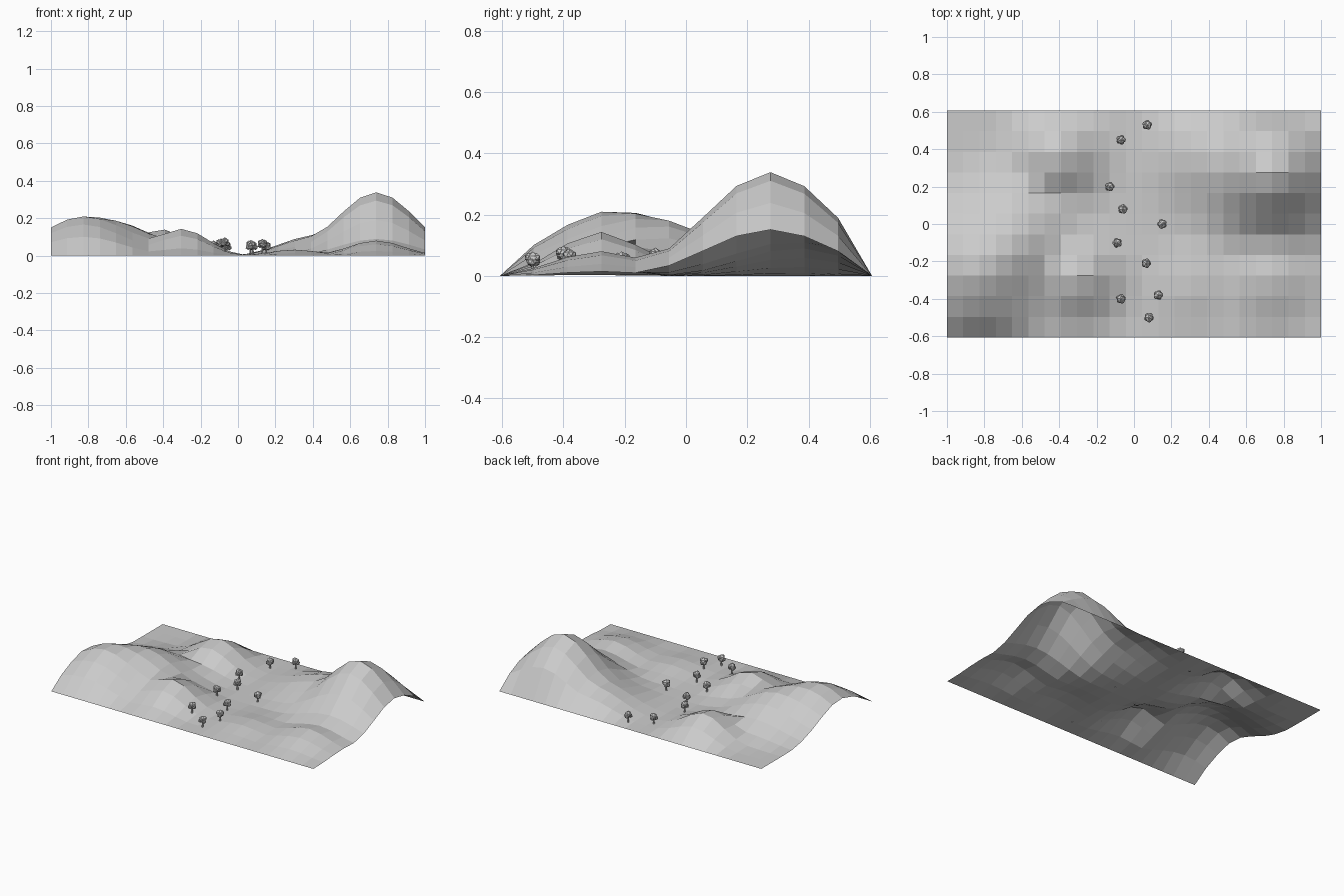
import bpy, bmesh, math, random
from mathutils import Vector, Matrix

cube = bpy.data.objects.get("Cube")
if cube:
    bpy.data.objects.remove(cube, do_unlink=True)
random.seed(4)

mat = bpy.data.materials.new("light_grey")
mat.use_nodes = True
grey = (0.6, 0.6, 0.6, 1)
mat.diffuse_color = grey
mat.node_tree.nodes["Principled BSDF"].inputs["Base Color"].default_value = grey


def add_object(name, bm):
    mesh = bpy.data.meshes.new(name)
    bm.to_mesh(mesh)
    bm.free()
    mesh.materials.append(mat)
    obj = bpy.data.objects.new(name, mesh)
    bpy.context.collection.objects.link(obj)
    return obj


# Hills: centre x, centre y, height, spread
HILLS = [
    (0.74, 0.275, 0.338, 0.3),
    (-0.83, -0.24, 0.21, 0.31),
    (-0.65, -0.09, 0.175, 0.3),
    (-0.3, -0.28, 0.143, 0.2),
    (-0.41, 0.36, 0.143, 0.2),
    (0.74, -0.28, 0.08, 0.21),
    (0.4, 0.36, 0.105, 0.25),
    (0.3, -0.33, 0.035, 0.18),
]
HALF_X, HALF_Y = 1.0, 0.607
BLEND = 3.5


def ground_height(x, y):
    """Soft blend of all hills, pinned to zero at the front and back edges."""
    if abs(y) > HALF_Y - 0.01:
        return 0.0
    total = 0.0
    for cx, cy, height, spread in HILLS:
        d2 = ((x - cx) ** 2 + (y - cy) ** 2) / spread ** 2
        total += max(0.0, height * (1.05 * math.exp(-d2) - 0.05)) ** BLEND
    return total ** (1 / BLEND)


# Terrain: an open faceted sheet
bm = bmesh.new()
bmesh.ops.create_grid(bm, x_segments=23, y_segments=11, size=1)
for v in bm.verts:
    x, y = v.co.x * HALF_X, v.co.y * HALF_Y
    v.co = Vector((x, y, ground_height(x, y)))
add_object("terrain", bm)


# Trees: short trunk under a clump of faceted leaf balls
def add_tree(index, x, y):
    base = Vector((x, y, ground_height(x, y)))
    trunk = bmesh.new()
    bmesh.ops.create_cone(trunk, cap_ends=True, segments=6, radius1=0.006, radius2=0.004,
                          depth=0.04, matrix=Matrix.Translation(base + Vector((0, 0, 0.02))))
    add_object(f"tree_trunk_{index}", trunk)

    leaves = bmesh.new()
    turn = random.uniform(0, math.tau)
    balls = [(Vector((0, 0, 0.053)), 0.024)]
    for k in range(5):
        a = turn + k * math.tau / 5
        balls.append((Vector((0.013 * math.cos(a), 0.013 * math.sin(a),
                              0.043 + 0.015 * (k % 2))), 0.015))
    for offset, radius in balls:
        spin = Matrix.Rotation(random.uniform(0, math.tau), 4, 'Z')
        bmesh.ops.create_icosphere(leaves, subdivisions=1, radius=radius,
                                   matrix=Matrix.Translation(base + offset) @ spin)
    add_object(f"tree_leaves_{index}", leaves)


TREES = [(0.07, 0.53), (-0.07, 0.45), (-0.13, 0.2), (-0.06, 0.08), (0.15, 0.0),
         (-0.09, -0.1), (0.065, -0.21), (-0.07, -0.4), (0.13, -0.38), (0.08, -0.5)]
for i, (x, y) in enumerate(TREES, 1):
    add_tree(i, x, y)
